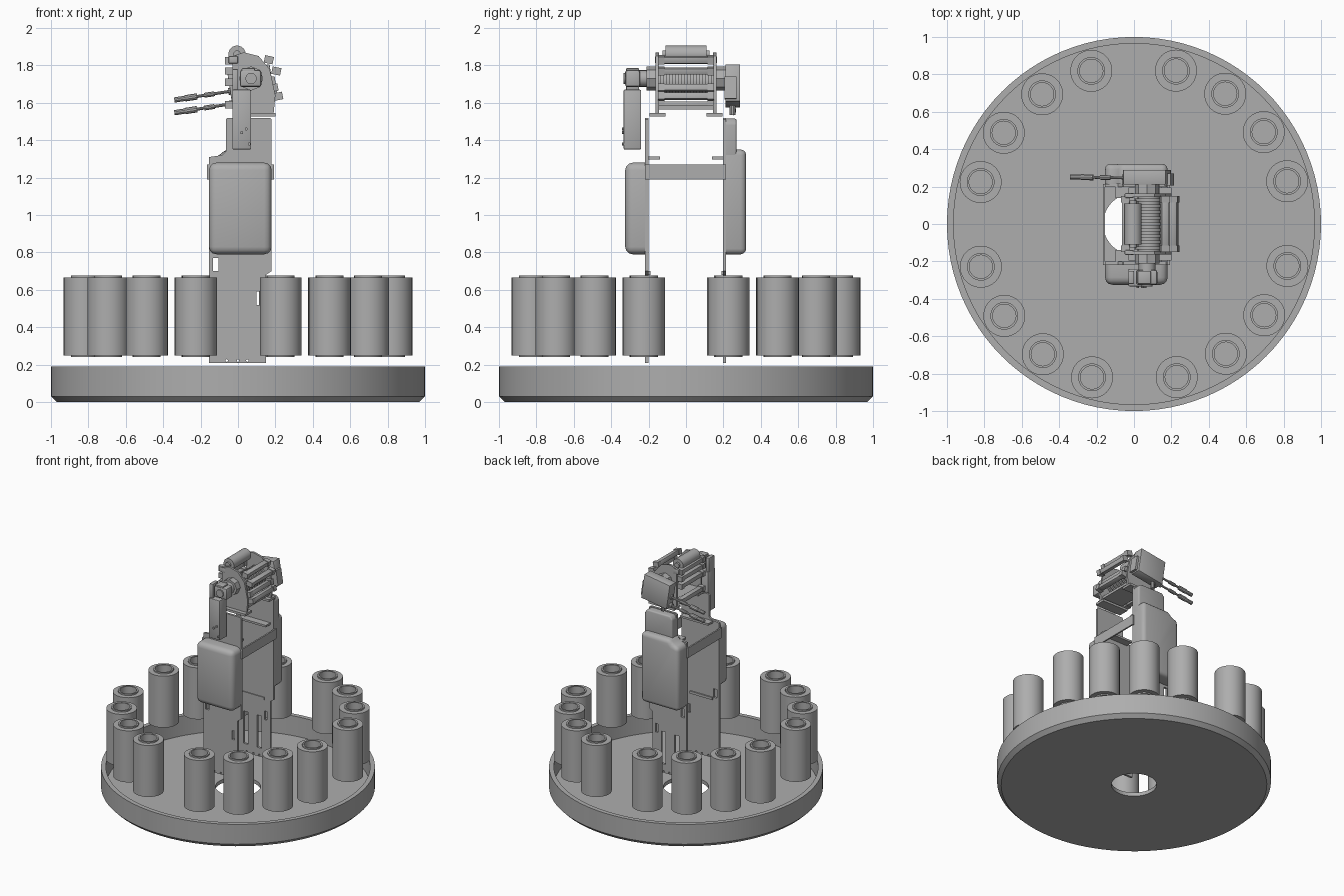
import bpy, bmesh, math
from mathutils import Matrix, Vector

cube = bpy.data.objects.get("Cube")
if cube:
    bpy.data.objects.remove(cube, do_unlink=True)

grey = bpy.data.materials.new("plain_grey")
grey.use_nodes = True
GREY = (0.42, 0.42, 0.42, 1)
grey.diffuse_color = GREY
grey.node_tree.nodes["Principled BSDF"].inputs["Base Color"].default_value = GREY
parts = []


def finish(name, bm):
    bmesh.ops.recalc_face_normals(bm, faces=bm.faces)
    mesh = bpy.data.meshes.new(name)
    bm.to_mesh(mesh)
    bm.free()
    mesh.materials.append(grey)
    ob = bpy.data.objects.new(name, mesh)
    bpy.context.scene.collection.objects.link(ob)
    parts.append(ob)
    return ob


def box(name, x, y, z, bevel=0, tilt=0):
    """Box from three (min, max) ranges, tilted about the y axis."""
    bm = bmesh.new()
    bmesh.ops.create_cube(bm, size=1)
    size = [b - a for a, b in (x, y, z)]
    mid = Vector([(a + b) / 2 for a, b in (x, y, z)])
    bmesh.ops.scale(bm, vec=size, verts=bm.verts)
    if bevel:
        bmesh.ops.bevel(bm, geom=bm.edges[:], offset=bevel, segments=2, profile=0.5, affect='EDGES')
    bm.transform(Matrix.Translation(mid) @ Matrix.Rotation(tilt, 4, 'Y'))
    return finish(name, bm)


def rod(name, a, b, r, sides=24):
    a, b = Vector(a), Vector(b)
    bm = bmesh.new()
    bmesh.ops.create_cone(bm, cap_ends=True, segments=sides, radius1=r, radius2=r, depth=(b - a).length)
    turn = (b - a).to_track_quat('Z', 'Y').to_matrix().to_4x4()
    bm.transform(Matrix.Translation((a + b) / 2) @ turn)
    return finish(name, bm)


def lathe(name, profile, sides, at=(0, 0)):
    """Closed (radius, z) loop spun around a vertical axis."""
    bm = bmesh.new()
    rings = []
    for i in range(sides):
        t = 2 * math.pi * i / sides
        rings.append([bm.verts.new((at[0] + r * math.cos(t), at[1] + r * math.sin(t), z)) for r, z in profile])
    n = len(profile)
    for i in range(sides):
        p, q = rings[i], rings[(i + 1) % sides]
        for k in range(n):
            bm.faces.new((p[k], q[k], q[(k + 1) % n], p[(k + 1) % n]))
    return finish(name, bm)


def prism(name, outline, y0, y1, soften=0):
    """(x, z) outline extruded from y0 to y1; the y1 side can be rounded."""
    bm = bmesh.new()
    face = bm.faces.new([bm.verts.new((x, y0, z)) for x, z in outline])
    out = bmesh.ops.extrude_face_region(bm, geom=[face])
    verts = [g for g in out["geom"] if isinstance(g, bmesh.types.BMVert)]
    bmesh.ops.translate(bm, vec=(0, y1 - y0, 0), verts=verts)
    if soften:
        edges = [e for e in bm.edges if any(abs(v.co.y - y1) < 1e-4 for v in e.verts)]
        bmesh.ops.bevel(bm, geom=edges, offset=soften, segments=3, profile=0.5, affect='EDGES')
    return finish(name, bm)


def cut(target, *cutters):
    for c in cutters:
        c.hide_render = True
        c.hide_viewport = True
        parts.remove(c)
        mod = target.modifiers.new("cut", 'BOOLEAN')
        mod.object = c
        mod.solver = 'EXACT'


# Round tray with a centre hole and a small side hole
tray = lathe("base_tray", [(0.165, 0), (0.97, 0), (1, 0.03), (1, 0.19), (0.965, 0.19),
                           (0.965, 0.03), (0.165, 0.03)], 96)
cut(tray, rod("tray_hole_cutter", (-0.31, 0, -0.1), (-0.31, 0, 0.1), 0.063, 32))

# Ring of sixteen hollow rolls, four in each quarter
for q in range(4):
    for k in range(4):
        t = math.radians(90 * q + 15.6 + 19.7 * k)
        at = (0.85 * math.cos(t), 0.85 * math.sin(t))
        lathe("roll", [(0.07, 0.25), (0.112, 0.25), (0.112, 0.665), (0.07, 0.665)], 40, at)
        lathe("roll_core", [(0.062, 0.24), (0.074, 0.24), (0.074, 0.676), (0.062, 0.676)], 32, at)

# Two tower plates
outline = [(-0.155, 0.21), (0.15, 0.21), (0.15, 0.68), (0.18, 0.7), (0.18, 1.51), (0.17, 1.52),
           (-0.055, 1.52), (-0.065, 1.51), (-0.065, 1.34), (-0.085, 1.32), (-0.155, 1.31)]
front_plate = prism("front_tower_plate", outline, -0.2, -0.218)
back_plate = prism("back_tower_plate", outline, 0.197, 0.215)

# Slots, windows and screw holes
for plate, y in ((front_plate, -0.21), (back_plate, 0.206)):
    span = (y - 0.03, y + 0.03)
    holes = [(x, 0.222) for x in (-0.11, -0.06, 0, 0.05, 0.1)] + [(-0.04, 0.655), (0.02, 0.655), (-0.06, 0.59)]
    for x, z in holes:
        cut(plate, rod("screw_hole_cutter", (x, span[0], z), (x, span[1], z), 0.007, 10))
    cut(plate, box("window_cutter", (-0.135, -0.105), span, (0.7, 0.77)),
        box("notch_cutter", (0.1, 0.12), span, (0.52, 0.59)))
for x0, z0, z1 in ((-0.09, 0.28, 0.54), (0.03, 0.28, 0.54)):
    cut(back_plate, box("slot_cutter", (x0, x0 + 0.04), (0.17, 0.25), (z0, z1)))

# Rounded covers and the raised tongue at the back
prism("front_cover", [(-0.155, 0.79), (0.18, 0.79), (0.18, 1.28), (-0.155, 1.28)], -0.215, -0.325, 0.04)
prism("back_cover", [(-0.155, 0.79), (0.18, 0.79), (0.18, 1.35), (-0.07, 1.35), (-0.1, 1.315),
                     (-0.155, 1.3)], 0.213, 0.322, 0.03)
prism("back_cover_tongue", [(-0.065, 1.28), (0.18, 1.28), (0.18, 1.49), (0.16, 1.515),
                            (-0.045, 1.515), (-0.065, 1.49)], 0.213, 0.27, 0.01)

# Cross bars and inner tabs joining the plates
for name, x in (("right", (-0.167, -0.155)), ("left", (0.18, 0.192))):
    box(name + "_cross_bar", x, (-0.218, 0.215), (1.19, 1.27))
for s in (-1, 1):
    y = sorted((s * 0.14, s * 0.2))
    box("inner_tab", (-0.1, 0.15), y, (1.298, 1.314))
    box("tower_foot", (-0.1, 0.1), sorted((s * 0.19, s * 0.2)), (0.68, 0.7))

# Head side walls with feet and hubs
wall = [(-0.03, 1.54), (0.19, 1.54), (0.2, 1.64), (0.17, 1.78), (0.11, 1.85), (0.03, 1.87), (-0.03, 1.85)]
for s in (-1, 1):
    prism("head_side_wall", wall, s * 0.145, s * 0.162)
    box("head_foot", (-0.03, 0.2), sorted((s * 0.11, s * 0.195)), (1.527, 1.545))
    rod("head_hub", (0.07, s * 0.16, 1.73), (0.07, s * 0.21, 1.73), 0.065, 8)
    box("head_lug", (-0.05, 0), sorted((s * 0.14, s * 0.165)), (1.81, 1.85), 0.005)
    rod("roller_end", (-0.005, s * 0.105, 1.86), (-0.005, s * 0.125, 1.86), 0.02, 16)

# Top roller, inner toothed drum and cross slats
rod("top_roller", (-0.005, -0.11, 1.86), (-0.005, 0.11, 1.86), 0.046)
rod("inner_drum", (0.08, -0.145, 1.71), (0.08, 0.145, 1.71), 0.06)
for i in range(9):
    y = -0.128 + 0.032 * i
    rod("drum_tooth_ring", (0.08, y - 0.008, 1.71), (0.08, y + 0.008, 1.71), 0.075, 12)
slats = [(-0.045, 1.825, 0), (-0.045, 1.77, 0), (-0.045, 1.71, 0), (-0.045, 1.59, 0),
         (0.165, 1.83, 0.2), (0.205, 1.77, 0.2), (0.19, 1.68, -0.2), (0.215, 1.635, -0.2)]
for x, z, tilt in slats:
    box("cross_slat", (x - 0.02, x + 0.02), (-0.13, 0.13), (z - 0.017, z + 0.017), 0.004, tilt)
    for s in (-1, 1):
        box("slat_bracket", (x - 0.024, x + 0.024), sorted((s * 0.115, s * 0.15)), (z - 0.02, z + 0.02), 0, tilt)
box("head_floor_bar", (0.0, 0.18), (-0.15, 0.15), (1.565, 1.585))

# Front drive and hanging arm
box("drive_housing", (0.01, 0.125), (-0.325, -0.245), (1.685, 1.775), 0.012)
rod("drive_collar", (0.07, -0.25, 1.73), (0.07, -0.205, 1.73), 0.045, 16)
rod("drive_cap", (0.07, -0.335, 1.73), (0.07, -0.32, 1.73), 0.03)
box("drive_top", (0.02, 0.09), (-0.32, -0.25), (1.77, 1.785), 0.004)
box("hanging_arm", (-0.03, 0.07), (-0.333, -0.24), (1.35, 1.67), 0.006)
box("arm_link", (-0.03, 0.0), (-0.32, -0.25), (1.66, 1.78), 0.004)
for x, z in ((0.02, 1.44), (0.045, 1.46), (0.06, 1.38)):
    rod("arm_bolt", (x, -0.343, z), (x, -0.33, z), 0.008, 10)

# Rear gripper box with two stepped fingers
box("gripper_box", (-0.045, 0.185), (0.21, 0.29), (1.59, 1.79), 0.004, -0.15)
box("gripper_end_plate", (0.17, 0.205), (0.205, 0.27), (1.62, 1.74), 0, -0.15)
rod("gripper_foot", (0.03, 0.248, 1.535), (0.03, 0.248, 1.62), 0.016, 10)
for z in (1.665, 1.597):
    root, tip = Vector((-0.02, 0.246, z)), Vector((-0.34, 0.252, z - 0.05))
    for name, a, b, r in (("rod", 0, 1, 0.008), ("socket", 0, 0.1, 0.018), ("joint", 0.33, 0.5, 0.013),
                          ("grip", 0.62, 0.82, 0.017), ("tip", 0.8, 1, 0.014)):
        rod("finger_" + name, root.lerp(tip, a), root.lerp(tip, b), r, 10)

# Smooth the round surfaces and keep the edges crisp
bpy.ops.object.select_all(action='DESELECT')
for ob in parts:
    ob.select_set(True)
bpy.context.view_layer.objects.active = parts[0]
bpy.ops.object.shade_smooth_by_angle(angle=math.radians(35))
